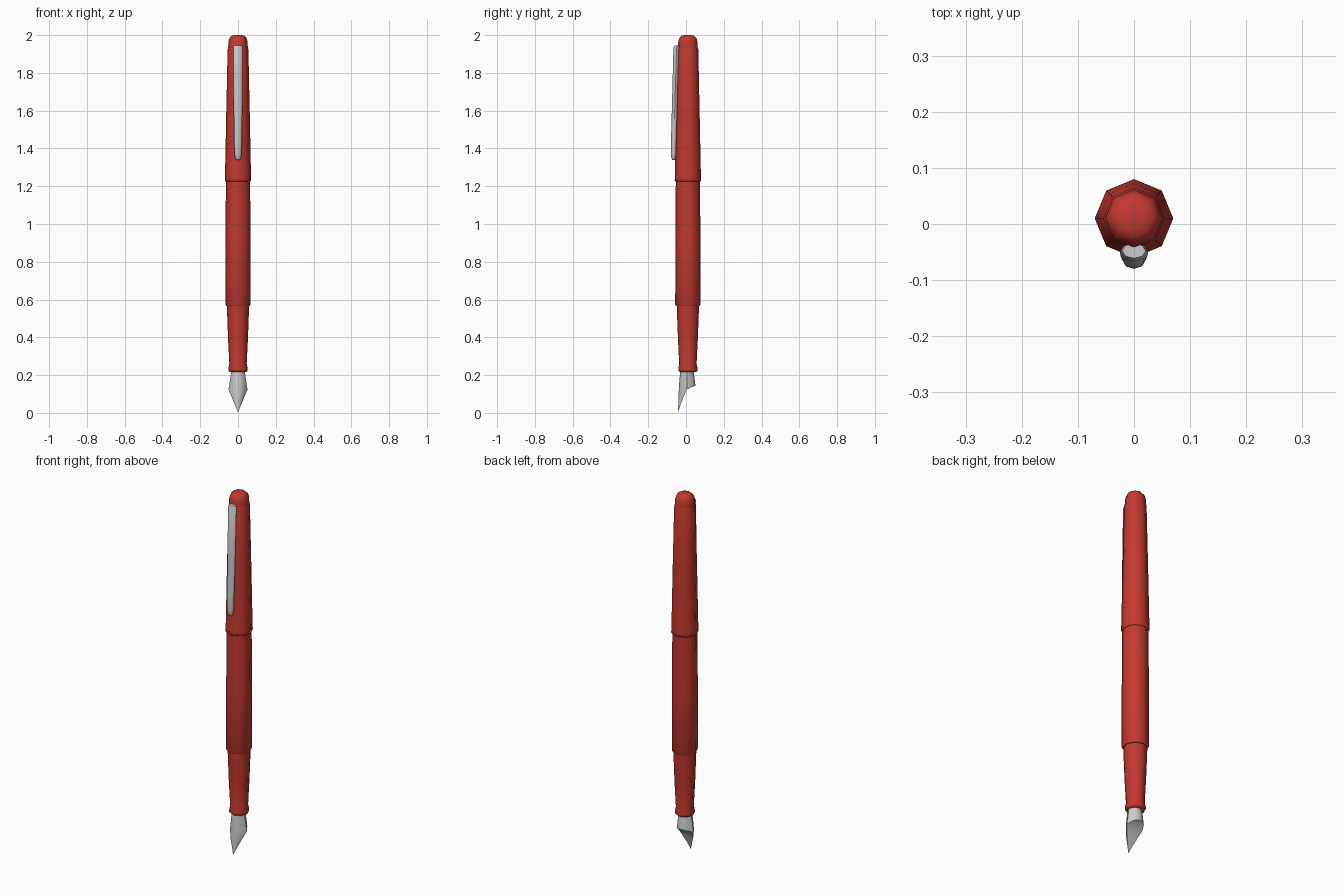
import bpy, bmesh, math

if "Cube" in bpy.data.objects:
    bpy.data.objects.remove(bpy.data.objects["Cube"])

CY = 0.01   # axis of the barrel in y
SIDES = 8

red = bpy.data.materials.new("red_lacquer")
red.diffuse_color = (0.55, 0.04, 0.03, 1)
red.use_nodes = True
red.node_tree.nodes["Principled BSDF"].inputs["Base Color"].default_value = red.diffuse_color


def finish(name, bm, mat=None, angle=60):
    bmesh.ops.remove_doubles(bm, verts=bm.verts, dist=1e-5)
    bmesh.ops.recalc_face_normals(bm, faces=bm.faces)
    me = bpy.data.meshes.new(name)
    bm.to_mesh(me)
    bm.free()
    ob = bpy.data.objects.new(name, me)
    bpy.context.collection.objects.link(ob)
    if mat:
        me.materials.append(mat)
    bpy.ops.object.select_all(action='DESELECT')
    ob.select_set(True)
    bpy.context.view_layer.objects.active = ob
    bpy.ops.object.shade_smooth_by_angle(angle=math.radians(angle))
    return ob


def loft(name, rings, mat=None):
    """Closed eight-sided loft; each ring is (z, centre y, x radius, y radius)."""
    bm = bmesh.new()
    rows = []
    for z, cy, rx, ry in rings:
        rows.append([bm.verts.new((rx * math.cos(2 * math.pi * i / SIDES),
                                   cy + ry * math.sin(2 * math.pi * i / SIDES), z))
                     for i in range(SIDES)])
    for a, b in zip(rows, rows[1:]):
        for i in range(SIDES):
            j = (i + 1) % SIDES
            bm.faces.new((a[i], a[j], b[j], b[i]))
    bm.faces.new(rows[0])
    bm.faces.new(rows[-1])
    return finish(name, bm, mat)


def turned(name, profile):
    return loft(name, [(z, CY, r, r) for z, r in profile], red)


# Barrel parts, bottom to top
turned("grip", [(0.217, 0.044), (0.223, 0.051), (0.235, 0.051), (0.26, 0.046),
                (0.40, 0.053), (0.57, 0.059)])
turned("barrel", [(0.567, 0.063), (0.575, 0.067), (0.90, 0.0665), (1.235, 0.064)])
turned("cap", [(1.225, 0.066), (1.23, 0.07), (1.245, 0.069), (1.60, 0.062),
               (1.925, 0.055), (1.935, 0.052)])
turned("cap_finial", [(1.93, 0.052), (1.965, 0.051), (1.985, 0.045),
                      (1.996, 0.034), (2.0, 0.018)])

# Pocket clip, tapering to a rounded lower end
loft("pocket_clip", [(1.338, -0.066, 0.008, 0.006), (1.348, -0.066, 0.015, 0.011),
                     (1.37, -0.0655, 0.019, 0.0145), (1.45, -0.064, 0.021, 0.015),
                     (1.70, -0.057, 0.024, 0.0155), (1.935, -0.05, 0.025, 0.0165),
                     (1.946, -0.048, 0.021, 0.013)])

# Nib: a collar tube that opens into a half shell running to a point
bm = bmesh.new()
def ring_point(i, r, cy, z):
    a = 2 * math.pi * i / SIDES
    return bm.verts.new((r * math.cos(a), cy + r * math.sin(a), z))

collar = [ring_point(i, 0.035, 0.005, 0.225) for i in range(SIDES)]
edge_z = [0.125, 0.14, 0.145, 0.14, 0.125, 0.13, 0.135, 0.13]
mouth = [ring_point(i, 0.05 if i % 4 == 0 else 0.044, 0.006, edge_z[i])
         for i in range(SIDES)]
for i in range(SIDES):
    j = (i + 1) % SIDES
    bm.faces.new((collar[i], collar[j], mouth[j], mouth[i]))
bm.faces.new(collar)

front = [4, 5, 6, 7, 0]
row = [mouth[i] for i in front]
for z, w, y_edge, y_front in [(0.085, 0.034, -0.013, -0.039), (0.04, 0.015, -0.03, -0.041)]:
    new = []
    for k in range(5):
        a = math.pi * k / 4
        new.append(bm.verts.new((-w * math.cos(a),
                                 y_edge + (y_front - y_edge) * math.sin(a), z)))
    for k in range(4):
        bm.faces.new((row[k], row[k + 1], new[k + 1], new[k]))
    # concave underside
    bm.faces.new((row[0], new[0], new[4], row[4]))
    row = new
tip = bm.verts.new((0, -0.043, 0))
for k in range(4):
    bm.faces.new((row[k], row[k + 1], tip))
bm.faces.new((row[0], tip, row[4]))
# underside shoulder joining the rear rim to the shell
bm.faces.new([mouth[i] for i in range(5)])
finish("nib", bm, angle=50)
